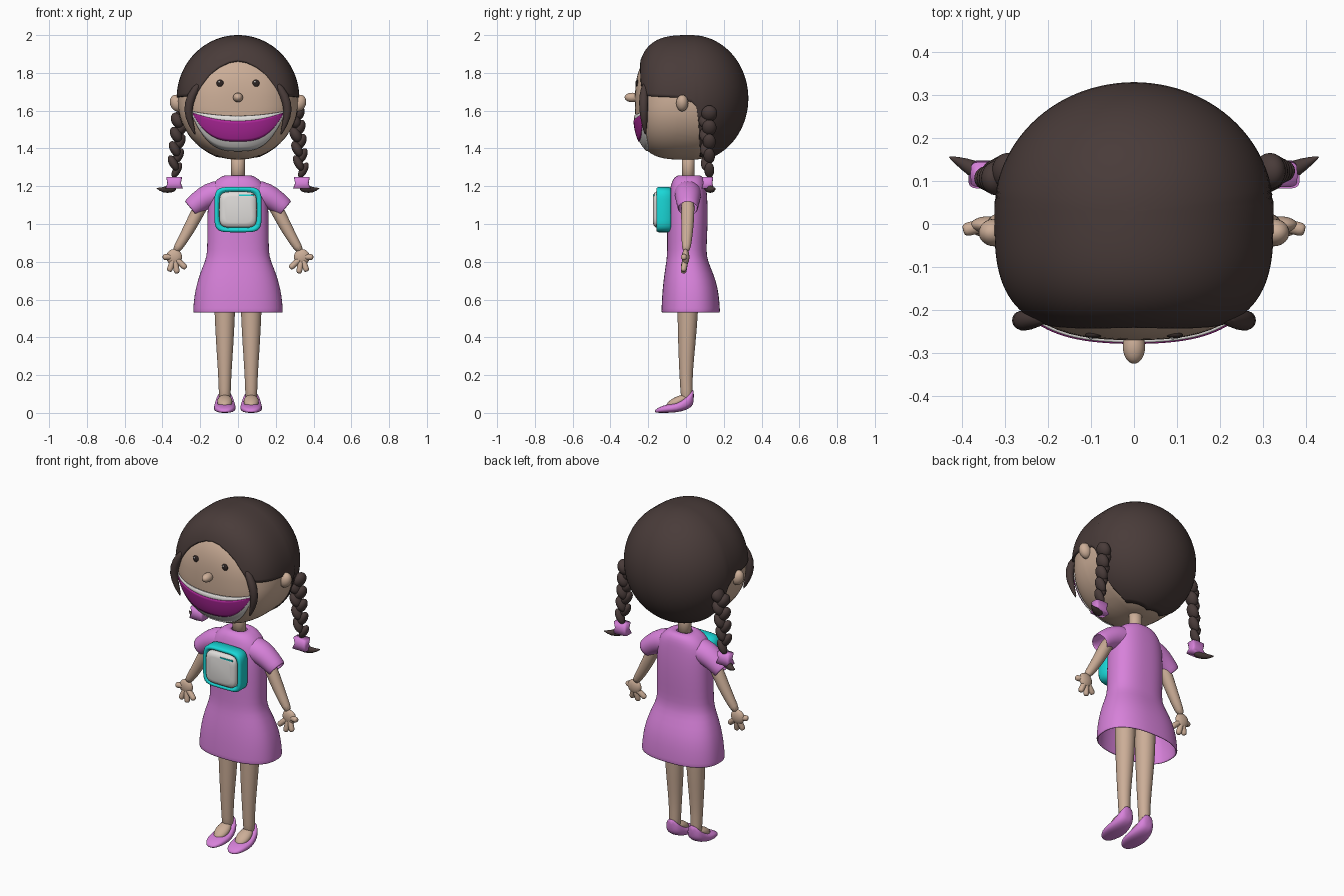
import bpy, bmesh, math
from mathutils import Vector as V

cube = bpy.data.objects.get("Cube")
if cube:
    bpy.data.objects.remove(cube)


def material(name, *rgb):
    m = bpy.data.materials.new(name)
    m.use_nodes = True
    m.diffuse_color = (*rgb, 1)
    m.node_tree.nodes["Principled BSDF"].inputs["Base Color"].default_value = (*rgb, 1)
    return m


SKIN = material("skin", .60, .42, .31)
HAIR = material("dark brown hair", .066, .044, .041)
PINK = material("pink cloth", .68, .22, .70)
MAGENTA = material("magenta mouth", .42, .02, .32)
WHITE = material("off white", .74, .72, .70)
CYAN = material("cyan", .01, .68, .68)
DARK = material("dark eye", .03, .02, .018)
X, Y, Z = V((1, 0, 0)), V((0, 1, 0)), V((0, 0, 1))


def finish(name, bm, mat, subdiv=0, thick=0):
    bmesh.ops.remove_doubles(bm, verts=bm.verts, dist=1e-5)
    bmesh.ops.recalc_face_normals(bm, faces=bm.faces)
    me = bpy.data.meshes.new(name)
    bm.to_mesh(me)
    bm.free()
    me.materials.append(mat)
    me.shade_smooth()
    ob = bpy.data.objects.new(name, me)
    bpy.context.collection.objects.link(ob)
    if thick:
        mod = ob.modifiers.new("thickness", "SOLIDIFY")
        mod.thickness, mod.offset = thick, -1
    if subdiv:
        mod = ob.modifiers.new("smooth", "SUBSURF")
        mod.levels = mod.render_levels = subdiv
    return ob


def ring(c, u, v, n=2, count=24):
    # superellipse around c with half-axis vectors u and v
    pts = []
    for i in range(count):
        a = math.tau * i / count
        co, si = math.cos(a), math.sin(a)
        pts.append(V(c) + u * math.copysign(abs(co) ** (2 / n), co)
                   + v * math.copysign(abs(si) ** (2 / n), si))
    return pts


def loft(name, rings, mat, closed=True, caps=True, **kw):
    bm = bmesh.new()
    rows = [[bm.verts.new(p) for p in r] for r in rings]
    for a, b in zip(rows, rows[1:]):
        for i in range(len(a) if closed else len(a) - 1):
            j = (i + 1) % len(a)
            bm.faces.new((a[i], a[j], b[j], b[i]))
    if caps:
        bm.faces.new(rows[0])
        bm.faces.new(rows[-1])
    return finish(name, bm, mat, **kw)


def tube(name, pts, radii, mat, flat=1, caps=True, count=12, **kw):
    # round tube along a path; flat scales its depth in y
    pts, rings = [V(p) for p in pts], []
    for i, p in enumerate(pts):
        d = (pts[min(i + 1, len(pts) - 1)] - pts[max(i - 1, 0)]).normalized()
        u = Y.cross(d).normalized()
        rings.append(ring(p, u * radii[i], d.cross(u) * radii[i] * flat, count=count))
    return loft(name, rings, mat, caps=caps, subdiv=1, **kw)


def ball(name, c, r, mat, tilt=(0, 0, 0)):
    bm = bmesh.new()
    bmesh.ops.create_uvsphere(bm, u_segments=24, v_segments=14, radius=1)
    for v in bm.verts:
        v.co = v.co * V(r)
    ob = finish(name, bm, mat)
    ob.location, ob.rotation_euler = c, tilt
    return ob


# ---------- head ----------
def front(r, n):
    return max(0, 1 - min(r, 1) ** n) ** (1 / n)


def face_y(x, z):
    x, z = x / .32, (z - 1.65) / .31
    return .03 - .30 * front(math.hypot(x, z), 2.7 + .8 * max(0, -z))


bm = bmesh.new()
bmesh.ops.create_uvsphere(bm, u_segments=64, v_segments=40, radius=1)
for v in bm.verts:
    x, y, z = v.co.x * .318, v.co.y, 1.65 + .31 * v.co.z
    v.co = (x, face_y(x, z) if y < 0 else .03 + .28 * y, z)
finish("head", bm, SKIN)

# ---------- hair cap: drops from the crown to a hairline set by direction ----------
HAIRLINE = [(0, 1.865), (10, 1.857), (21, 1.83), (30, 1.79), (38, 1.73), (44, 1.68), (85, 1.67),
            (95, 1.62), (101, 1.42), (112, 1.355), (180, 1.34)]


def hairline(deg):
    for (a, p), (b, q) in zip(HAIRLINE, HAIRLINE[1:]):
        if deg <= b:
            return p + (q - p) * (deg - a) / (b - a)
    return HAIRLINE[-1][1]


cap = []
for k in range(33):
    row = []
    for i in range(144):
        a = math.radians(i * 2.5 - 180)
        t = math.acos((hairline(abs(math.degrees(a))) - 1.665) / .335) * k / 32
        dx, dy, dz = math.sin(t) * math.sin(a), -math.sin(t) * math.cos(a), math.cos(t)
        y = .03 + .30 * dy if dy > 0 else .03 - .29 * front(math.hypot(dx, dz), 3.2)
        row.append((dx * .325, y, 1.665 + .335 * dz))
    cap.append(row)
loft("hair_cap", cap, HAIR, caps=False, thick=.02)


# ---------- mouth: thin curved plates following the face ----------
def crescent(name, half, top, bottom, out, mat):
    rows = []
    for j in range(9):
        row = []
        for i in range(41):
            t = i / 20 - 1
            lo, hi = bottom[0] + bottom[1] * abs(t) ** 3, top[0] + top[1] * t * t
            x, z = half * t, lo + (hi - lo) * j / 8
            row.append((x, face_y(x, z) - out, z))
        rows.append(row)
    loft(name, rows, mat, closed=False, caps=False, thick=.008)


crescent("teeth", .25, (1.572, .025), (1.385, .205), .008, WHITE)
crescent("mouth_inside", .238, (1.545, .042), (1.437, .143), .013, MAGENTA)
ball("nose", (0, -.285, 1.67), (.026, .04, .025), SKIN)

# ---------- parts that come in pairs ----------
for s, side in ((1, "left_"), (-1, "right_")):
    ey = face_y(.095, 1.745)
    ball(side + "eye", (s * .095, ey, 1.745), (.019, .008, .019), DARK)
    ball(side + "eye_glint", (s * .095 - .005, ey - .007, 1.752), (.005, .003, .005), WHITE)
    ball(side + "ear", (s * .325, -.02, 1.64), (.035, .032, .045), SKIN, (0, s * .35, 0))
    tube(side + "front_lock", [(s * .20, -.215, 1.75), (s * .25, -.225, 1.68), (s * .268, -.225, 1.60),
                               (s * .25, -.22, 1.53), (s * .225, -.215, 1.47)],
         [.015, .026, .024, .016, .004], HAIR)

    # braid of alternating strands, tie and flicked tip
    for i in range(9):
        f = i / 8
        w = .042 - .016 * f
        sway = .014 * (-1) ** i
        ball(f"{side}braid_{i}", (s * (.305 + .03 * f) + sway * .8, .115 + sway * .6, 1.585 - .30 * f),
             (w * .8, w, .045), HAIR, (0, .5 * (-1) ** i, 0))
    loft(side + "hair_tie", [ring((s * .338, .115, z), X * r, Y * r * .7, 5)
                             for z, r in ((1.188, .047), (1.215, .036), (1.25, .042))], PINK)
    tube(side + "braid_tip", [(s * .33, .115, 1.2), (s * .36, .12, 1.187), (s * .395, .14, 1.178),
                              (s * .432, .157, 1.19)], [.026, .024, .016, .002], HAIR)

    # sleeve, arm and hand
    tube(side + "sleeve", [(s * .08, .01, 1.165), (s * .15, .01, 1.155), (s * .21, .01, 1.115),
                           (s * .252, .01, 1.08)], [.07, .068, .058, .052], PINK, 1.05,
         caps=False, count=20, thick=.008)
    tube(side + "arm", [(s * .17, .01, 1.13), (s * .205, .01, 1.08), (s * .245, .008, 1.0),
                        (s * .295, .004, .91), (s * .335, 0, .85)],
         [.035, .037, .035, .028, .022], SKIN)
    ball(side + "palm", (s * .338, -.002, .825), (.042, .02, .042), SKIN)
    for n, (x, z) in enumerate(((.398, .825), (.365, .748), (.322, .738), (.275, .765))):
        root = V((s * .338, 0, .825))
        tip = V((s * x, -.015, z))
        tube(f"{side}finger_{n}", [root, root.lerp(tip, .6), root.lerp(tip, .9), tip],
             [.017, .016, .017, .009], SKIN)

    # leg, foot and slip-on shoe
    loft(side + "leg", [ring((s * .07, y, z), X * r, Y * r) for z, y, r in
                        ((.05, .005, .03), (.12, .002, .032), (.22, 0, .036), (.36, .004, .046),
                         (.53, .01, .055), (.75, .01, .062))], SKIN, subdiv=1)
    ball(side + "foot", (s * .07, -.045, .06), (.04, .065, .026), SKIN, (.45, 0, 0))
    loft(side + "shoe", [ring((s * .07, y, (lo + hi) / 2), X * w, Z * (hi - lo) / 2, 2.6)
                         for y, w, lo, hi in
                         ((-.165, .015, .002, .014), (-.145, .042, 0, .03), (-.10, .057, 0, .046),
                          (-.05, .059, .002, .05), (0, .052, .014, .082), (.03, .042, .032, .115),
                          (.042, .022, .055, .13))], PINK, subdiv=1)

# ---------- neck and dress ----------
loft("neck", [ring((0, .012, z), X * .037, Y * .034) for z in (1.22, 1.3, 1.38)], SKIN)
DRESS = [(.53, .238, -.13, .18), (.545, .238, -.13, .18), (.62, .232, -.127, .175),
         (.70, .215, -.12, .16), (.78, .185, -.108, .126), (.83, .164, -.10, .108),
         (.90, .163, -.10, .11), (1.0, .163, -.10, .115), (1.1, .16, -.097, .115),
         (1.17, .155, -.088, .11), (1.215, .135, -.078, .105), (1.245, .10, -.065, .095),
         (1.26, .07, -.04, .075), (1.255, .04, -.022, .045)]
loft("dress", [ring((0, (f + b) / 2, z), X * w, Y * (b - f) / 2, 2.4, 40) for z, w, f, b in DRESS],
     PINK, caps=False, thick=.01, subdiv=1)


# ---------- chest gadget: rounded frame with a cushioned pad ----------
def rounded(name, steps, mat):
    loft(name, [ring((0, y, 1.076), X * h, Z * h * .96, 5, 48) for y, h in steps], mat)


rounded("gadget_frame", [(-.08, .118), (-.088, .125), (-.146, .125), (-.157, .119),
                         (-.156, .106), (-.142, .102)], CYAN)
rounded("gadget_pad", [(-.13, .1), (-.158, .099), (-.17, .09), (-.175, .072)], WHITE)
bm = bmesh.new()
bmesh.ops.create_cube(bm, size=1)
for v in bm.verts:
    v.co = (.045 + v.co.x * .08, -.172 + v.co.y * .008, 1.152 + v.co.z * .007)
stripe = finish("gadget_stripe", bm, CYAN)
stripe.data.shade_flat()
